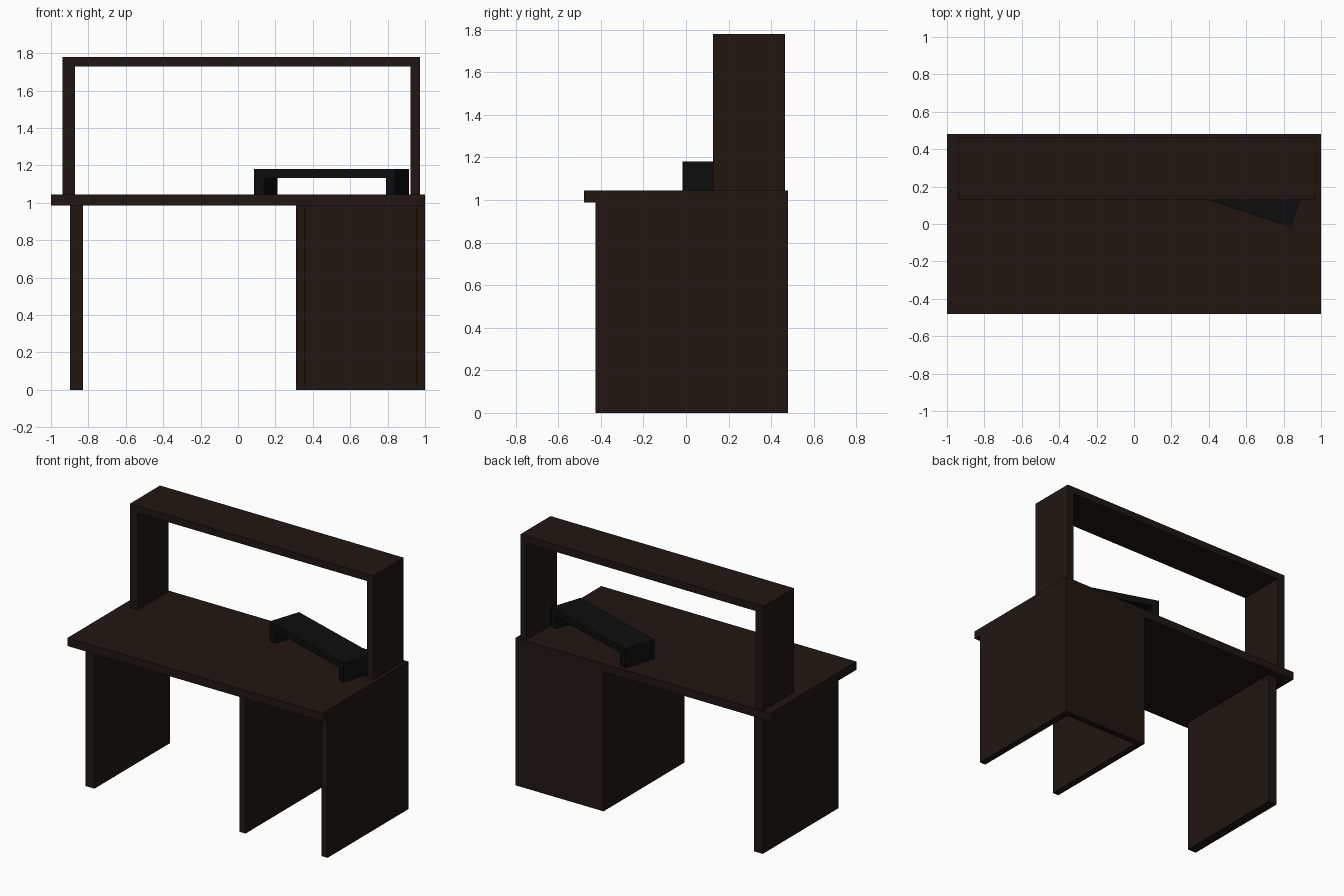
import bpy, bmesh
from math import radians
from mathutils import Matrix, Vector

if "Cube" in bpy.data.objects:
    bpy.data.objects.remove(bpy.data.objects["Cube"])


def material(name, color):
    m = bpy.data.materials.new(name)
    m.diffuse_color = (*color, 1)
    m.use_nodes = True
    m.node_tree.nodes["Principled BSDF"].inputs["Base Color"].default_value = m.diffuse_color
    return m


wood = material("dark_wood", (0.014, 0.008, 0.006))
black = material("black", (0.004, 0.004, 0.004))


def finish(bm, name, mat):
    mesh = bpy.data.meshes.new(name)
    bm.to_mesh(mesh)
    bm.free()
    mesh.materials.append(mat)
    obj = bpy.data.objects.new(name, mesh)
    bpy.context.collection.objects.link(obj)
    return obj


def box(name, x, y, z, mat=wood):
    """Box from (min, max) ranges on each axis."""
    bm = bmesh.new()
    size = Vector((x[1] - x[0], y[1] - y[0], z[1] - z[0]))
    mid = Vector((sum(x), sum(y), sum(z))) / 2
    bmesh.ops.create_cube(bm, size=1, matrix=Matrix.Translation(mid) @ Matrix.Diagonal((*size, 1)))
    return finish(bm, name, mat)


def arch(name, x, y, z, left, right, top, mat=wood):
    """Upside-down U profile in xz, extruded along y."""
    (x0, x1), (z0, z1) = x, z
    profile = [(x0, z0), (x0 + left, z0), (x0 + left, z1 - top), (x1 - right, z1 - top),
               (x1 - right, z0), (x1, z0), (x1, z1), (x0, z1)]
    bm = bmesh.new()
    face = bm.faces.new([bm.verts.new((px, y[0], pz)) for px, pz in profile])
    ext = bmesh.ops.extrude_face_region(bm, geom=[face])
    verts = [g for g in ext["geom"] if isinstance(g, bmesh.types.BMVert)]
    bmesh.ops.translate(bm, verts=verts, vec=(0, y[1] - y[0], 0))
    bmesh.ops.recalc_face_normals(bm, faces=bm.faces[:])
    return finish(bm, name, mat)


TOP, UNDER = 1.045, 0.987

# Desk top and left leg
box("desk_top", (-1, 1), (-0.48, 0.48), (UNDER, TOP))
box("left_leg_panel", (-0.898, -0.829), (-0.423, 0.423), (0, UNDER))

# Right pedestal: two side panels and a back panel, open in front
for name, x0 in (("pedestal_inner_panel", 0.31), ("pedestal_outer_panel", 0.953)):
    box(name, (x0, x0 + 0.047), (-0.425, 0.435), (0, UNDER))
box("pedestal_back_panel", (0.31, 1), (0.435, 0.48), (0, UNDER))

# Raised shelf along the back
arch("upper_shelf", (-0.937, 0.973), (0.127, 0.465), (TOP, 1.78), 0.065, 0.05, 0.05)

# Small turned monitor stand; its origin is the front right corner
stand = arch("monitor_stand", (-0.793, 0), (0, 0.235), (0, 0.136), 0.055, 0.05, 0.048, black)
stand.location = (0.84, -0.017, TOP)
stand.rotation_euler.z = radians(-18.2)
